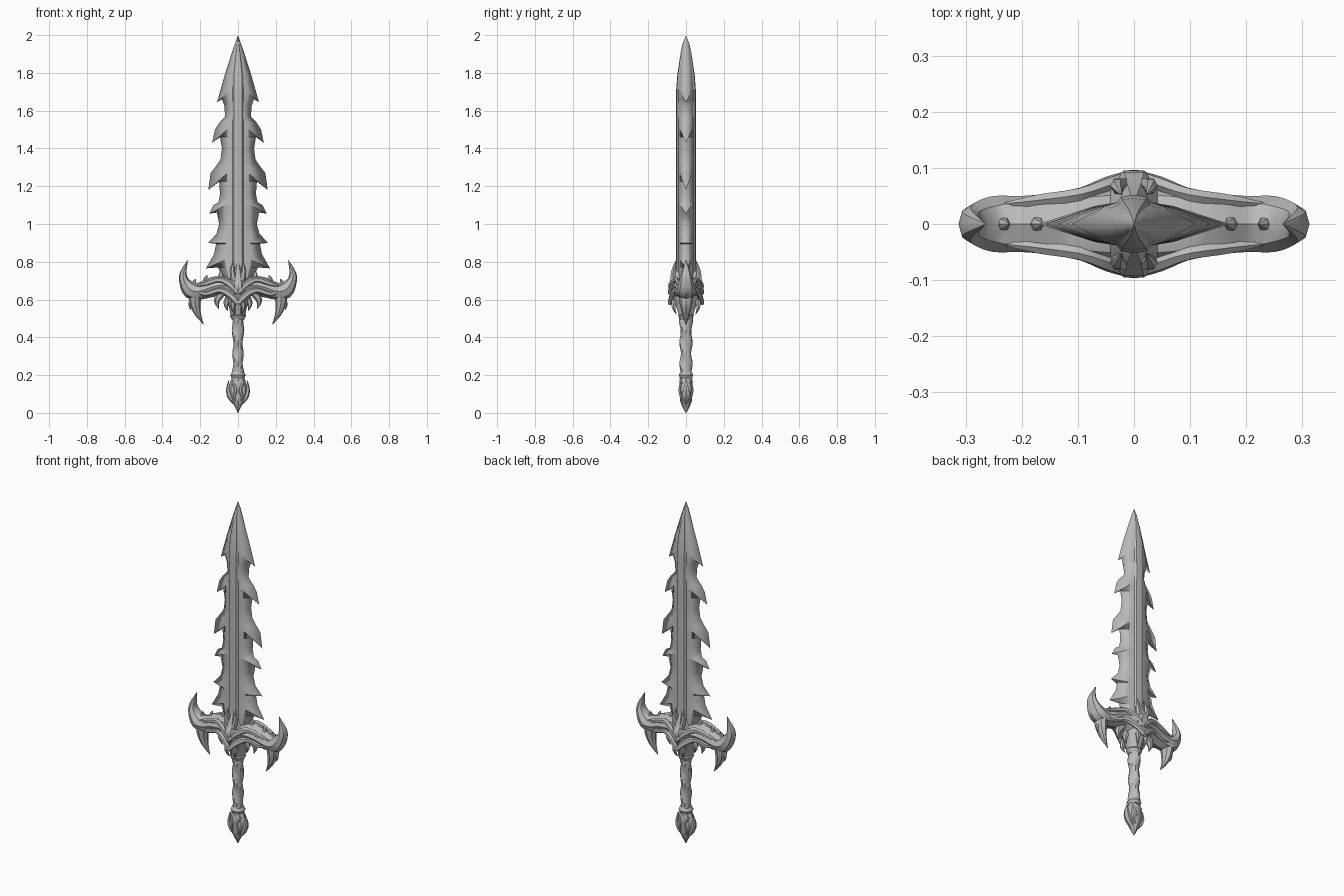
import bpy, bmesh, math
from mathutils import Vector

cube = bpy.data.objects.get("Cube")
if cube:
    bpy.data.objects.remove(cube, do_unlink=True)

GREY = (0.5, 0.5, 0.5, 1.0)
metal = bpy.data.materials.new("plain grey metal")
metal.use_nodes = True
metal.diffuse_color = GREY
metal.node_tree.nodes["Principled BSDF"].inputs["Base Color"].default_value = GREY


def finish(name, bm, mirror=(False, False), angle=35, merge=False):
    """Turn a bmesh into a shaded object, mirrored across x and/or y."""
    me = bpy.data.meshes.new(name)
    bm.to_mesh(me)
    bm.free()
    me.materials.append(metal)
    ob = bpy.data.objects.new(name, me)
    bpy.context.collection.objects.link(ob)
    if any(mirror):
        mod = ob.modifiers.new("mirror", 'MIRROR')
        mod.use_axis = (mirror[0], mirror[1], False)
        mod.use_mirror_merge = merge
        mod.merge_threshold = 0.0005
    bpy.ops.object.select_all(action='DESELECT')
    bpy.context.view_layer.objects.active = ob
    ob.select_set(True)
    bpy.ops.object.shade_smooth_by_angle(angle=math.radians(angle))
    return ob


def soften(stations, steps=3):
    """Catmull-Rom interpolation through the stations."""
    pts = [Vector(s) for s in stations]
    out = []
    for i in range(len(pts) - 1):
        p0, p1, p2 = pts[max(i - 1, 0)], pts[i], pts[i + 1]
        p3 = pts[min(i + 2, len(pts) - 1)]
        for k in range(steps):
            t = k / steps
            out.append(0.5 * (2 * p1 + (p2 - p0) * t + (2 * p0 - 5 * p1 + 4 * p2 - p3) * t * t
                              + (3 * p1 - p0 - 3 * p2 + p3) * t ** 3))
    return out + [pts[-1]]


def tube(name, stations, n=8, mirror=(False, False), twist=0.0, steps=3):
    """Loft rings along a path; station = x, y, z, half width, half depth."""
    st = soften(stations, steps)
    bm = bmesh.new()
    rings = []
    for i, s in enumerate(st):
        d = st[min(i + 1, len(st) - 1)] - st[max(i - 1, 0)]
        side = Vector((d[2], 0, -d[0])).normalized()
        ring = []
        for k in range(n):
            a = math.tau * k / n
            f = 1 + (0.13 * math.cos(2 * a + twist * i) if twist else 0)
            p = Vector(s[:3]) + side * (math.cos(a) * max(s[3], 0.001) * f)
            p.y += math.sin(a) * max(s[4], 0.001) * f
            ring.append(bm.verts.new(p))
        rings.append(ring)
    for r, q in zip(rings, rings[1:]):
        for k in range(n):
            j = (k + 1) % n
            bm.faces.new((r[k], r[j], q[j], q[k]))
    bm.faces.new(rings[0])
    bm.faces.new(rings[-1])
    bmesh.ops.recalc_face_normals(bm, faces=bm.faces)
    return finish(name, bm, mirror)


X, XY = (True, False), (True, True)

# Blade: barbed edge outline from the point down, as half width and height
EDGE = [(0, 2.0), (.018, 1.95), (.038, 1.89), (.07, 1.79), (.093, 1.71), (.111, 1.645),
        (.085, 1.66), (.073, 1.63), (.068, 1.57), (.1, 1.535), (.122, 1.50), (.137, 1.43),
        (.095, 1.46), (.085, 1.40), (.093, 1.34), (.125, 1.295), (.145, 1.27), (.157, 1.18),
        (.1, 1.225), (.095, 1.16), (.103, 1.115), (.13, 1.10), (.153, 1.055),
        (.112, 1.06), (.1, 1.0), (.113, .95), (.158, .9),
        (.116, .895), (.127, .84), (.17, .765), (.105, .77), (.085, .72), (.05, .66)]


def blade():
    bm = bmesh.new()
    rows = []
    for i, (x, z) in enumerate(EDGE):
        top = max(p[1] for p in EDGE[i:])
        zi = top + 0.04 if top > z else z          # bevel line stays above hanging barbs
        t = 0.052 * min(1, ((2 - zi) / 0.26) ** 0.6)
        xm = min(0.6 * x, 0.045 + 0.02 * (2 - z))
        xg = min(0.4 * x, 0.03)
        section = [(x, 0, z), (xm, 0.62 * t, zi), (xg, 0.74 * t, zi),
                   (xg * 0.75, 0.94 * t, zi), (0, t, zi)]
        rows.append([bm.verts.new((px, -py, pz)) for px, py, pz in section])
    for r, q in zip(rows, rows[1:]):
        for c in range(len(r) - 1):
            bm.faces.new((r[c], r[c + 1], q[c + 1], q[c]))
    bmesh.ops.remove_doubles(bm, verts=bm.verts, dist=0.0002)
    finish("blade", bm, XY, 28, True)


blade()

# Guard: central boss and the arms that sweep up into horns
tube("guard_boss", [(0, 0, .5, .036, .036), (0, 0, .55, .045, .05), (0, 0, .61, .06, .075),
                    (0, 0, .67, .06, .1), (0, 0, .72, .045, .08), (0, 0, .8, .012, .05)], 10)
tube("guard_arm", [(0, 0, .64, .065, .08), (.07, 0, .675, .05, .07), (.14, 0, .665, .052, .056),
                   (.2, 0, .645, .045, .05), (.25, 0, .65, .046, .05), (.284, 0, .695, .028, .038),
                   (.29, 0, .74, .018, .025), (.266, 0, .81, .001, .002)], 8, X)
tube("guard_thorn", [(.225, 0, .65, .03, .045), (.228, 0, .59, .031, .036),
                     (.215, 0, .53, .018, .022), (.182, 0, .468, .001, .002)], 8, X)


def spike(name, root, bend, tip, size, mirror=X):
    """Curved thorn from root to tip."""
    tube(name, [(*root, size, size), (*bend, size * .7, size * .7), (*tip, .001, .001)], 6, mirror)


# Small thorns around the guard
spike("thorn_barb", (.235, 0, .61), (.252, 0, .575), (.25, 0, .545), .016)
spike("outer_claw", (.085, 0, .64), (.112, 0, .595), (.102, 0, .55), .024)
spike("inner_claw", (.04, 0, .62), (.062, 0, .58), (.055, 0, .54), .022)
spike("upper_thorn", (.08, 0, .7), (.092, 0, .73), (.08, 0, .765), .018)
spike("arm_bump", (.165, 0, .68), (.172, 0, .705), (.162, 0, .73), .018)
spike("horn_spur", (.225, 0, .66), (.232, 0, .69), (.222, 0, .71), .016)
spike("face_thorn", (.02, -.065, .7), (.03, -.068, .75), (.022, -.052, .81), .018, XY)
spike("lower_face_thorn", (.02, -.06, .6), (.028, -.066, .56), (.018, -.05, .52), .016, XY)

# Raised bony ribs on both faces of the guard
for name, rise in (("upper_rib", .0), ("lower_rib", -.055)):
    tube(name, [(0, -.086, .635 + rise, .014, .012), (.045, -.072, .68 + rise, .017, .014),
                (.1, -.052, .705 + rise, .016, .013), (.17, -.042, .685 + rise, .014, .012),
                (.23, -.036, .67 + rise * .5, .003, .003)], 6, XY)

# Grip with a twisted wrap, and its two collars
tube("grip", [(0, 0, .53, .034, .034), (0, 0, .45, .03, .032), (0, 0, .35, .027, .031),
              (0, 0, .26, .028, .031), (0, 0, .18, .031, .033)], 12, twist=.75, steps=7)
for name, z, r in (("top_collar", .515, .044), ("bottom_collar", .2, .04)):
    tube(name, [(0, 0, z - .022, r * .75, r * .75), (0, 0, z, r, r),
                (0, 0, z + .02, r * .75, r * .75)], 10, steps=1)

# Pommel: pointed bulb with side claws and face ridges
tube("pommel", [(0, 0, .19, .032, .032), (0, 0, .16, .043, .034), (0, 0, .125, .054, .036),
                (0, 0, .09, .048, .033), (0, 0, .05, .026, .027), (0, 0, 0, .001, .002)], 8)
tube("pommel_claw", [(.012, 0, .05, .012, .016), (.042, 0, .085, .014, .02),
                     (.052, 0, .125, .011, .018), (.05, 0, .172, .001, .002)], 6, X)
tube("pommel_ridge", [(.03, -.02, .165, .008, .008), (.012, -.033, .125, .009, .008),
                      (.02, -.026, .085, .008, .008), (0, -.02, .045, .002, .002)], 6, XY)
